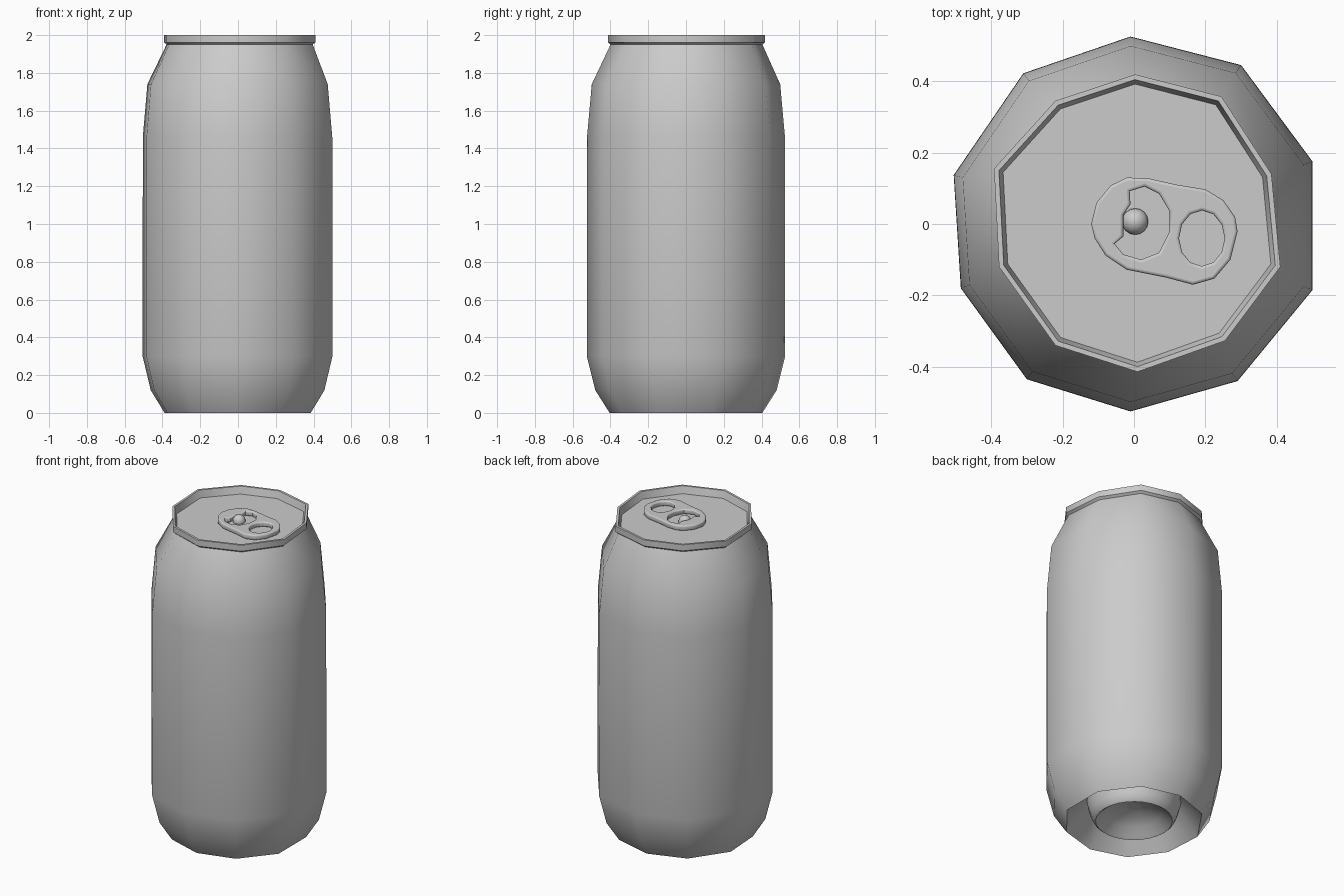
import bpy, bmesh, math

if "Cube" in bpy.data.objects:
    bpy.data.objects.remove(bpy.data.objects["Cube"])

# Slightly irregular ten-sided outlines: widest body and top rim
BODY = [(-.01, .525), (.30, .445), (.50, .175), (.50, -.185), (.29, -.44),
        (-.01, -.525), (-.30, -.435), (-.485, -.18), (-.505, .137), (-.31, .422)]
RIM = [(.003, .419), (.245, .357), (.385, .14), (.41, -.12), (.255, -.327),
       (.01, -.414), (-.22, -.34), (-.378, -.12), (-.392, .155), (-.22, .345)]


def add_object(name, bm):
    bmesh.ops.recalc_face_normals(bm, faces=bm.faces[:])
    mesh = bpy.data.meshes.new(name)
    bm.to_mesh(mesh)
    bm.free()
    obj = bpy.data.objects.new(name, mesh)
    bpy.context.collection.objects.link(obj)
    return obj


def loft(name, rings, sharp=(), cap_start=False, cap_end=False):
    """Skin a list of rings; ring indices in sharp become hard edges."""
    bm = bmesh.new()
    loops = [[bm.verts.new(p) for p in ring] for ring in rings]
    n = len(loops[0])
    for a, b in zip(loops, loops[1:]):
        for i in range(n):
            j = (i + 1) % n
            bm.faces.new((a[i], a[j], b[j], b[i])).smooth = True
    if cap_start:
        bm.faces.new(loops[0])
    if cap_end:
        bm.faces.new(loops[-1])
    for k in sharp:
        for i in range(n):
            e = bm.edges.get((loops[k][i], loops[k][(i + 1) % n]))
            e.smooth = False
    return add_object(name, bm)


def ring(outline, scale, z):
    return [(x * scale, y * scale, z) for x, y in outline]


def circle(r, z, n=28):
    return [(r * math.cos(2 * math.pi * i / n), r * math.sin(2 * math.pi * i / n), z)
            for i in range(n)]


# Can shell: hollow foot, rounded body, neck, rim and sunken lid
loft("can_body", [
    ring(BODY, .49, .165),
    ring(BODY, .77, 0),
    ring(BODY, .915, .12),
    ring(BODY, 1, .30),
    ring(BODY, .998, 1.46),
    ring(BODY, .95, 1.74),
    ring(RIM, .965, 1.95),
    ring(RIM, 1, 1.962),
    ring(RIM, 1, 2),
    ring(RIM, .965, 2),
    ring(RIM, .935, 1.955),
], sharp=(1, 6, 7, 8, 9, 10), cap_end=True)

# Round standing ring and concave dome underneath
base_profile = [(.275, .165), (.268, .11), (.25, .05), (.235, .02), (.222, .008),
                (.205, .02), (.16, .06), (.10, .09), (.04, .102)]
loft("base_dome", [circle(r, z) for r, z in base_profile], sharp=(4,), cap_end=True)

# Pull tab: filled outline with two finger holes
TAB = [(-.12, 0), (-.105, .06), (-.065, .108), (-.02, .13), (.04, .128), (.12, .11),
       (.20, .097), (.25, .067), (.283, .02), (.29, -.02), (.27, -.1), (.225, -.153),
       (.165, -.17), (.09, -.15), (-.02, -.128), (-.08, -.088), (-.11, -.04)]
HOLE = [(-.012, .092), (.03, .105), (.07, .085), (.1, .035), (.1, -.02), (.07, -.08),
        (.02, -.1), (-.03, -.085), (-.054, -.055), (-.03, -.035), (-.03, .025), (-.01, .055)]
OPENING = [(.19 + .064 * math.cos(t), -.04 + .078 * math.sin(t))
           for t in (2 * math.pi * i / 12 for i in range(12))]

curve = bpy.data.curves.new("pull_tab", 'CURVE')
curve.dimensions = '2D'
curve.fill_mode = 'BOTH'
curve.extrude = .008
curve.bevel_depth = .008
curve.bevel_resolution = 2
curve.offset = -.008
for pts in (TAB, HOLE, OPENING):
    s = curve.splines.new('POLY')
    s.points.add(len(pts) - 1)
    for p, (x, y) in zip(s.points, pts):
        p.co = (x, y, 0, 1)
    s.use_cyclic_u = True
tab = bpy.data.objects.new("pull_tab", curve)
tab.location.z = 1.972
bpy.context.collection.objects.link(tab)
bpy.context.view_layer.objects.active = tab
tab.select_set(True)
bpy.ops.object.convert(target='MESH')
bpy.ops.object.shade_smooth_by_angle(angle=math.radians(40))

# Rivet holding the tab
bpy.ops.mesh.primitive_uv_sphere_add(segments=16, ring_count=10, radius=.037,
                                     location=(.003, .007, 1.962))
rivet = bpy.context.object
rivet.name = "rivet"
bpy.ops.object.shade_smooth()
